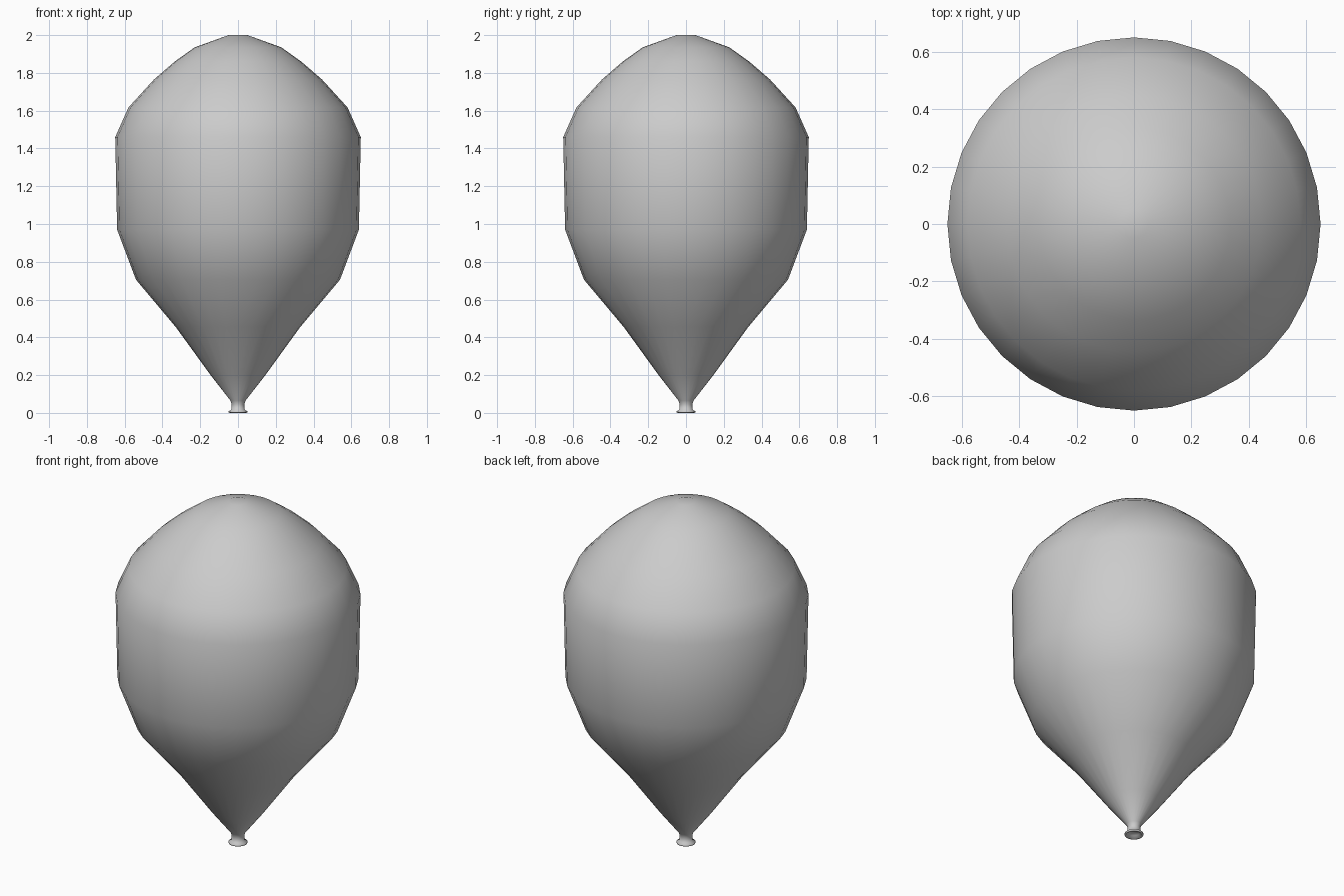
import bpy, bmesh
from math import cos, sin, tau

if "Cube" in bpy.data.objects:
    bpy.data.objects.remove(bpy.data.objects["Cube"])

SIDES = 32


def lathe(name, profile):
    """Spin (radius, height) points around z; zero radius makes a pole."""
    bm = bmesh.new()
    rings = []
    for r, z in profile:
        if r == 0:
            rings.append([bm.verts.new((0, 0, z))] * SIDES)
        else:
            rings.append([bm.verts.new((r * cos(tau * i / SIDES), r * sin(tau * i / SIDES), z))
                          for i in range(SIDES)])
    for a, b in zip(rings, rings[1:]):
        for i in range(SIDES):
            j = (i + 1) % SIDES
            bm.faces.new(dict.fromkeys((a[i], a[j], b[j], b[i])))
    bmesh.ops.recalc_face_normals(bm, faces=bm.faces)
    mesh = bpy.data.meshes.new(name)
    bm.to_mesh(mesh)
    bm.free()
    mesh.shade_smooth()
    obj = bpy.data.objects.new(name, mesh)
    bpy.context.collection.objects.link(obj)
    return obj


# Balloon: recessed mouth, rolled lip, neck, tapered body and domed crown
lathe("balloon", [
    (0, 0.02), (0.03, 0.015), (0.042, 0.0), (0.05, 0.002), (0.05, 0.009),
    (0.036, 0.016), (0.033, 0.045), (0.04, 0.065),
    (0.145, 0.20), (0.33, 0.455), (0.54, 0.705), (0.64, 0.97),
    (0.65, 1.46), (0.58, 1.617), (0.445, 1.765), (0.335, 1.86),
    (0.23, 1.935), (0.05, 2.0), (0, 2.0),
])
